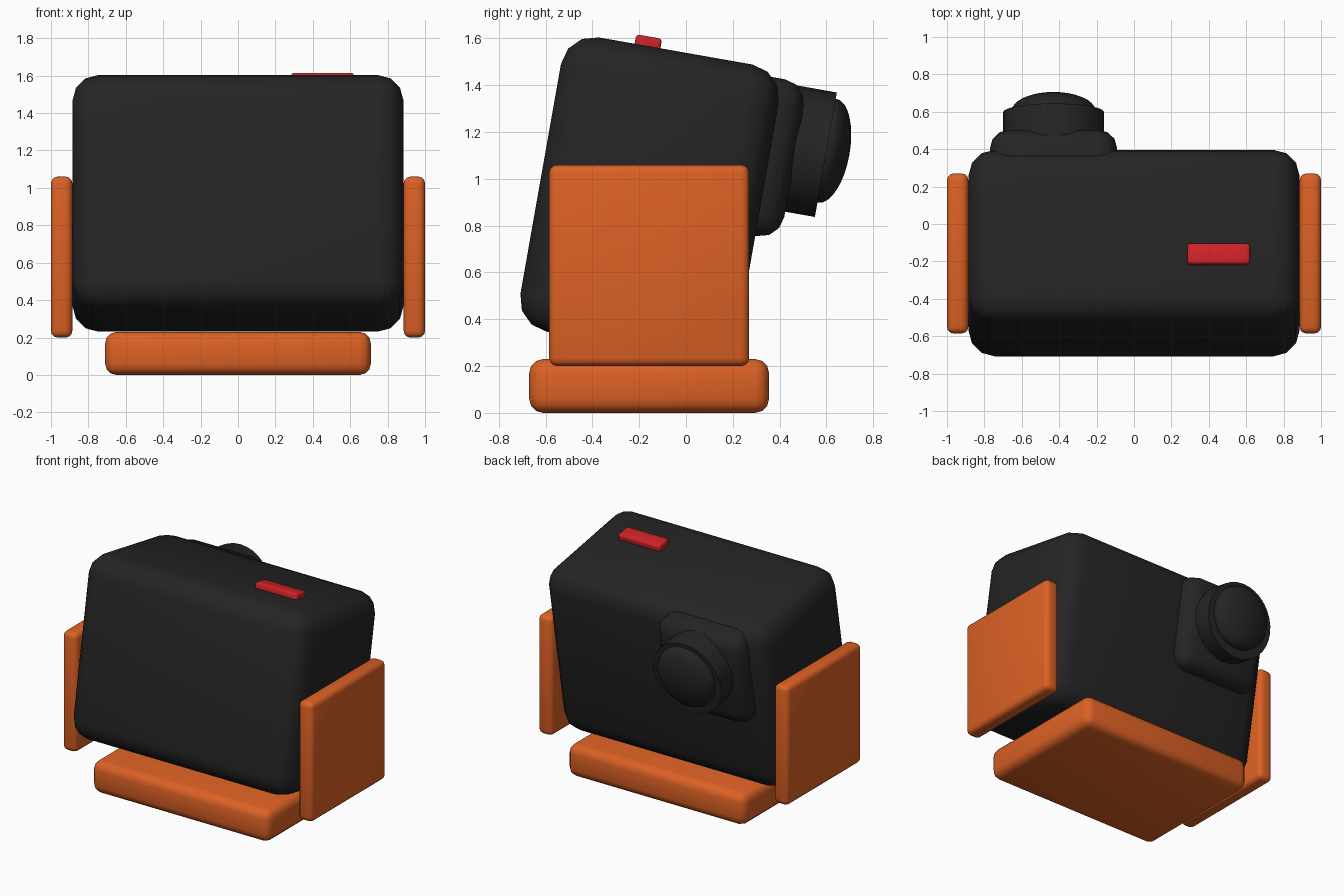
import bpy, bmesh, math
from mathutils import Matrix, Vector

old = bpy.data.objects.get("Cube")
if old:
    bpy.data.objects.remove(old, do_unlink=True)


def material(name, colour):
    m = bpy.data.materials.new(name)
    m.use_nodes = True
    m.diffuse_color = (*colour, 1)
    m.node_tree.nodes["Principled BSDF"].inputs["Base Color"].default_value = (*colour, 1)
    return m


black = material("matte black", (0.018, 0.018, 0.018))
orange = material("orange", (0.72, 0.12, 0.018))
red = material("button red", (0.63, 0.016, 0.02))

UPRIGHT = Matrix.Identity(4)
TILT = Matrix.Rotation(math.radians(-10), 4, 'X')   # camera leans back on its stand


def finish(bm, name, mat, frame):
    bmesh.ops.recalc_face_normals(bm, faces=bm.faces)
    mesh = bpy.data.meshes.new(name)
    bm.to_mesh(mesh)
    bm.free()
    mesh.materials.append(mat)
    ob = bpy.data.objects.new(name, mesh)
    ob.matrix_world = frame
    bpy.context.collection.objects.link(ob)
    bpy.ops.object.select_all(action='DESELECT')
    ob.select_set(True)
    bpy.context.view_layer.objects.active = ob
    bpy.ops.object.shade_smooth_by_angle(angle=math.radians(40))
    return ob


def rounded_box(name, low, high, radius, mat, frame=UPRIGHT):
    low, high = Vector(low), Vector(high)
    bm = bmesh.new()
    bmesh.ops.create_cube(bm, size=1)
    bmesh.ops.scale(bm, vec=high - low, verts=bm.verts)
    bmesh.ops.translate(bm, vec=(low + high) / 2, verts=bm.verts)
    bmesh.ops.bevel(bm, geom=bm.edges[:], offset=radius, segments=3,
                    profile=0.5, affect='EDGES')
    return finish(bm, name, mat, frame)


# Stand: base and the two side panels
rounded_box("stand_base", (-0.71, -0.67, 0), (0.71, 0.355, 0.23), 0.06, orange)
for side, x in (("left", 0.943), ("right", -0.943)):
    rounded_box(side + "_side_panel", (x - 0.057, -0.585, 0.2),
                (x + 0.057, 0.27, 1.06), 0.035, orange)

# Camera body, lens housing and button, all in the tilted frame
rounded_box("camera_body", (-0.885, -0.785, 0.238), (0.885, 0.16, 1.515), 0.14, black, TILT)
rounded_box("lens_housing", (-0.77, -0.05, 0.797), (-0.09, 0.268, 1.477), 0.1, black, TILT)
rounded_box("record_button", (0.285, -0.49, 1.49), (0.62, -0.378, 1.556), 0.015, red, TILT)

# Lens barrel
bm = bmesh.new()
bmesh.ops.create_cone(bm, cap_ends=True, segments=32, radius1=0.27, radius2=0.27, depth=0.25,
                      matrix=Matrix.Translation((-0.43, 0.272, 1.19))
                      @ Matrix.Rotation(math.radians(-90), 4, 'X'))
finish(bm, "lens_barrel", black, TILT)

# Domed lens glass
bm = bmesh.new()
bmesh.ops.create_uvsphere(bm, u_segments=32, v_segments=16, radius=1,
                          matrix=Matrix.Translation((-0.43, 0.4, 1.208))
                          @ Matrix.Diagonal((0.225, 0.096, 0.225, 1)))
finish(bm, "lens_glass", black, TILT)
